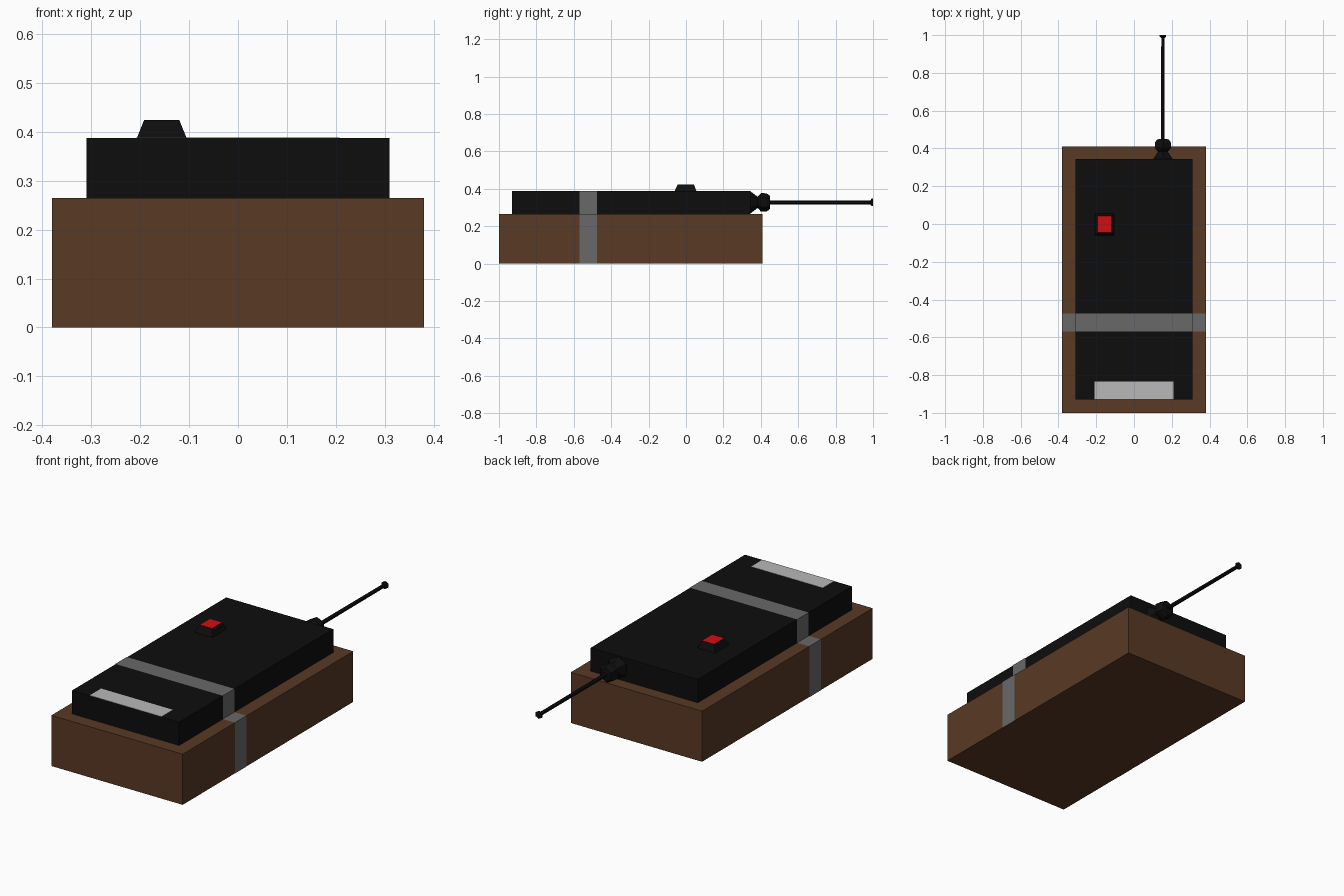
import bpy, bmesh, math
from mathutils import Vector

if "Cube" in bpy.data.objects:
    bpy.data.objects.remove(bpy.data.objects["Cube"])


def material(name, r, g, b):
    m = bpy.data.materials.new(name)
    m.diffuse_color = (r, g, b, 1)
    m.use_nodes = True
    m.node_tree.nodes["Principled BSDF"].inputs["Base Color"].default_value = m.diffuse_color
    return m


BROWN = material("brown", 0.10, 0.041, 0.018)
BLACK = material("black", 0.004, 0.004, 0.004)
TAPE = material("tape_grey", 0.14, 0.14, 0.14)
PAPER = material("label_grey", 0.48, 0.48, 0.48)
RED = material("red", 0.65, 0.004, 0.007)


def finish(name, bm, *mats):
    me = bpy.data.meshes.new(name)
    bm.to_mesh(me)
    bm.free()
    for m in mats:
        me.materials.append(m)
    ob = bpy.data.objects.new(name, me)
    bpy.context.collection.objects.link(ob)
    return ob


def loft(name, rings, *mats, top_mat=0):
    """Skin a list of equal-length closed rings and cap both ends."""
    bm = bmesh.new()
    vs = [[bm.verts.new(p) for p in ring] for ring in rings]
    n = len(vs[0])
    for a, b in zip(vs, vs[1:]):
        for i in range(n):
            bm.faces.new((a[i], a[(i + 1) % n], b[(i + 1) % n], b[i]))
    bm.faces.new(vs[0][::-1])
    bm.faces.new(vs[-1]).material_index = top_mat
    bmesh.ops.recalc_face_normals(bm, faces=bm.faces[:])
    return finish(name, bm, *mats)


def rect(x0, x1, y0, y1, z):
    return [(x0, y0, z), (x1, y0, z), (x1, y1, z), (x0, y1, z)]


# Wooden block and the black case sitting on it
loft("base_block", [rect(-0.38, 0.38, -1, 0.41, z) for z in (0, 0.265)], BROWN)
loft("radio_case", [rect(-0.31, 0.31, -0.93, 0.345, z) for z in (0.265, 0.387)], BLACK)

# Button with tapered housing and red top
loft("button", [rect(-0.207, -0.105, -0.061, 0.056, 0.387),
                rect(-0.192, -0.120, -0.044, 0.042, 0.424)], BLACK, RED, top_mat=1)

# Tape following the case and block outline, open underneath
e = 0.0012
half = [(0.38 + e, 0), (0.38 + e, 0.265 + e), (0.31 + e, 0.265 + e), (0.31 + e, 0.387 + e)]
path = half + [(-x, z) for x, z in reversed(half)]
bm = bmesh.new()
rows = [[bm.verts.new((x, y, z)) for y in (-0.57, -0.475)] for x, z in path]
for a, b in zip(rows, rows[1:]):
    bm.faces.new((a[0], a[1], b[1], b[0]))
bmesh.ops.recalc_face_normals(bm, faces=bm.faces[:])
for f in bm.faces:
    f.normal_update()
top = max(bm.faces, key=lambda f: f.calc_center_median().z)
if top.normal.z < 0:
    bmesh.ops.reverse_faces(bm, faces=bm.faces[:])
finish("tape_band", bm, TAPE)

# Paper label at the front of the case
loft("label", [rect(-0.208, 0.208, -0.929, -0.835, z) for z in (0.386, 0.3885)], PAPER)

# Six-sided antenna revolved along y: flared socket, knob, rod, tip
profile = [(0.060, 0.343), (0.030, 0.383), (0.050, 0.402), (0.048, 0.432),
           (0.036, 0.448), (0.011, 0.450), (0.010, 0.985), (0.020, 0.992), (0.020, 1.0)]
loft("antenna", [[(0.153 + r * math.sin(k * math.pi / 3), y, 0.327 + r * math.cos(k * math.pi / 3))
                  for k in range(6)] for r, y in profile], BLACK)
